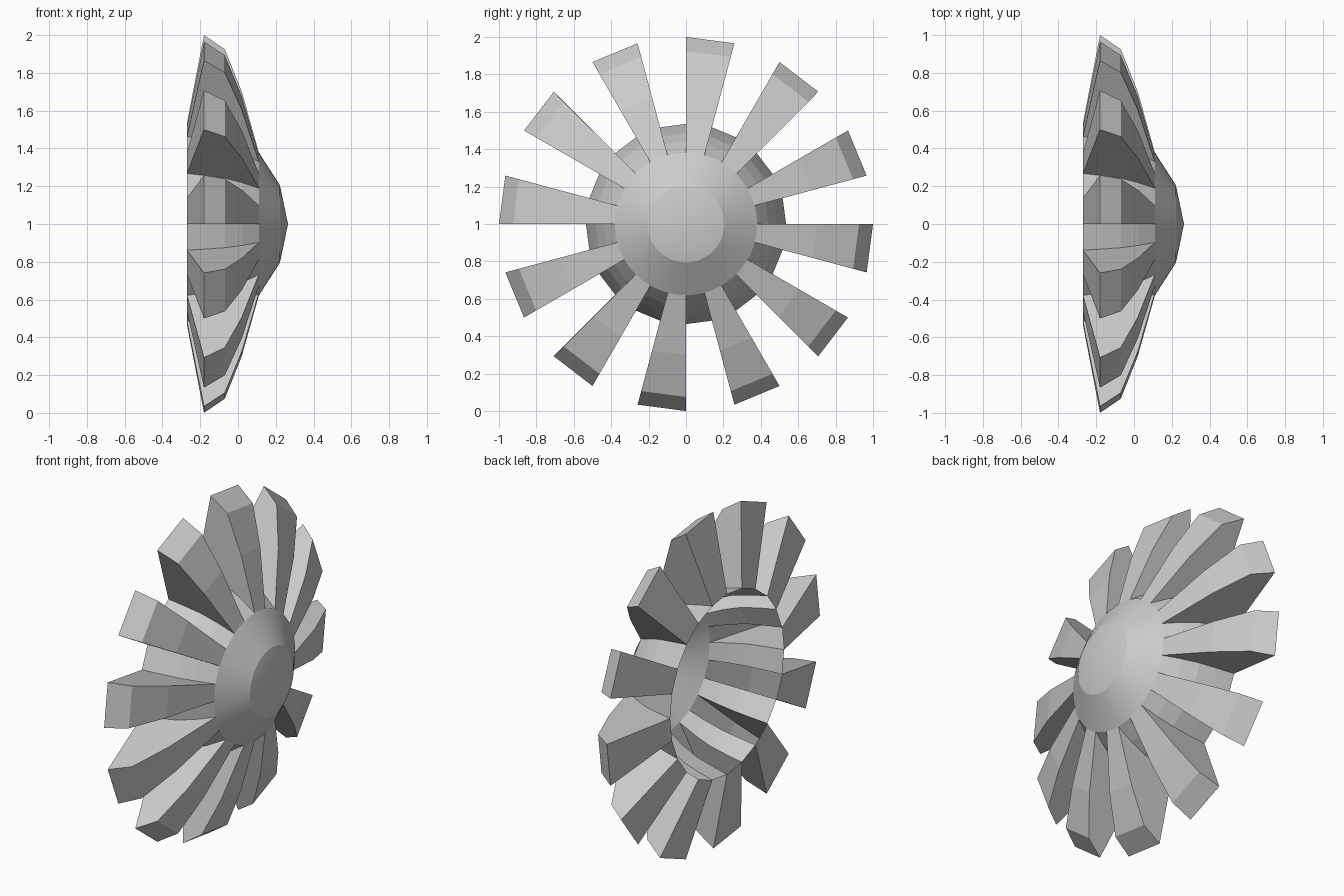
import bpy
import bmesh
from math import sin, cos, radians, tau
from mathutils import Vector

cube = bpy.data.objects.get("Cube")
if cube:
    bpy.data.objects.remove(cube, do_unlink=True)

BLADES = 12
HUB_SEGMENTS = 96
# (x, radius) profiles running from the hub rim to the open back rim
BLADE_PROFILE = [(0.11, 0.38), (0.02, 0.70), (-0.07, 0.925), (-0.18, 1.0), (-0.27, 0.535)]
VALLEY_PROFILE = [(0.11, 0.38), (0.02, 0.44), (-0.07, 0.485), (-0.18, 0.515), (-0.27, 0.535)]
HUB_PROFILE = [(0.11, 0.38), (0.222, 0.205)]
HUB_TIP = Vector((0.265, 0, 1))

grey = bpy.data.materials.new("plain grey")
grey.use_nodes = True
grey.diffuse_color = (0.6, 0.6, 0.6, 1)
grey.node_tree.nodes["Principled BSDF"].inputs["Base Color"].default_value = (0.6, 0.6, 0.6, 1)


def polar(x, radius, angle):
    """Point on a circle around the wheel axis, angle measured from straight up."""
    return Vector((x, radius * sin(angle), 1 + radius * cos(angle)))


def strip(bm, profile, a, b):
    """Flat facets of one profile swept between two angles."""
    for p, q in zip(profile, profile[1:]):
        corners = [polar(*p, a), polar(*q, a), polar(*q, b), polar(*p, b)]
        bm.faces.new([bm.verts.new(c) for c in corners])


def wall(bm, angle):
    """Radial side wall between the blade top and the valley floor."""
    outline = BLADE_PROFILE + VALLEY_PROFILE[-2:0:-1]
    bm.faces.new([bm.verts.new(polar(*p, angle)) for p in outline])


def finish(bm, name):
    bmesh.ops.remove_doubles(bm, verts=bm.verts, dist=0.0005)
    bmesh.ops.recalc_face_normals(bm, faces=bm.faces)
    # Open shells: turn the surface so that it faces away from the axis
    if sum(f.normal.dot(f.calc_center_median() - Vector((-0.1, 0, 1))) * f.calc_area()
           for f in bm.faces) < 0:
        bmesh.ops.reverse_faces(bm, faces=bm.faces)
    mesh = bpy.data.meshes.new(name)
    bm.to_mesh(mesh)
    bm.free()
    mesh.materials.append(grey)
    obj = bpy.data.objects.new(name, mesh)
    bpy.context.collection.objects.link(obj)
    return obj


# Hollow ring of blades with valleys between them
bm = bmesh.new()
step = tau / BLADES
for i in range(BLADES):
    start = i * step
    middle, end = start + step / 2, start + step
    strip(bm, BLADE_PROFILE, start, middle)
    strip(bm, VALLEY_PROFILE, middle, end)
    wall(bm, start)
    wall(bm, middle)
finish(bm, "blade_ring")

# Domed hub cap: sloping band and shallow cone tip
bm = bmesh.new()
turn = tau / HUB_SEGMENTS
for i in range(HUB_SEGMENTS):
    a, b = i * turn, (i + 1) * turn
    strip(bm, HUB_PROFILE, a, b)
    tip = [polar(*HUB_PROFILE[-1], a), polar(*HUB_PROFILE[-1], b), HUB_TIP]
    bm.faces.new([bm.verts.new(c) for c in tip])
hub = finish(bm, "hub_cap")
bpy.ops.object.select_all(action="DESELECT")
hub.select_set(True)
bpy.context.view_layer.objects.active = hub
bpy.ops.object.shade_smooth_by_angle(angle=radians(12))
